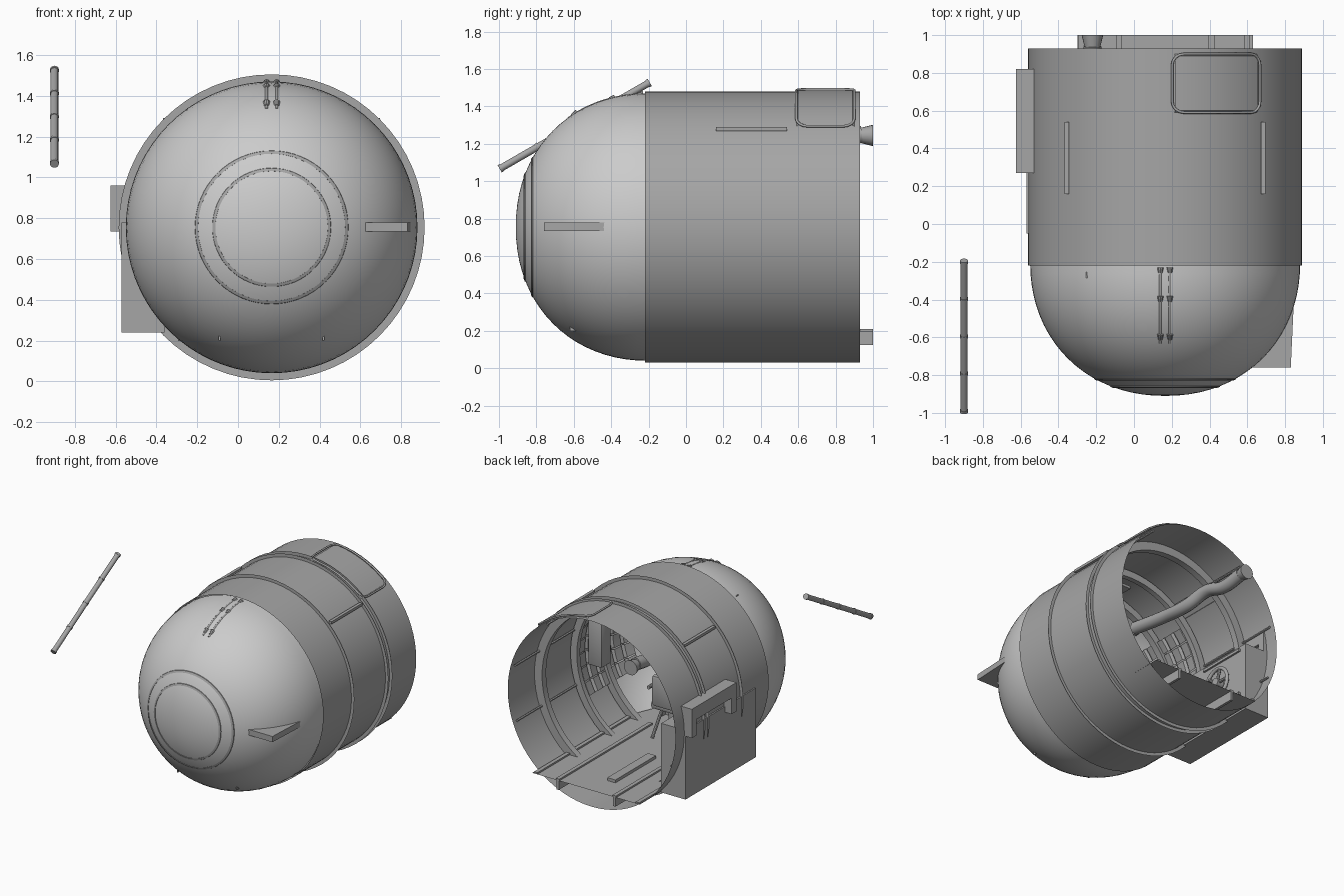
import bpy, bmesh
from math import sin, cos, pi, radians
from mathutils import Vector, Matrix

if "Cube" in bpy.data.objects:
    bpy.data.objects.remove(bpy.data.objects["Cube"])

CX, CZ, R = 0.165, 0.755, 0.725   # hull axis and radius


def finish(name, bm):
    bmesh.ops.recalc_face_normals(bm, faces=bm.faces)
    me = bpy.data.meshes.new(name)
    bm.to_mesh(me)
    bm.free()
    ob = bpy.data.objects.new(name, me)
    bpy.context.collection.objects.link(ob)
    return ob


def box(name, x0, x1, y0, y1, z0, z1, bevel=0):
    bm = bmesh.new()
    m = Matrix.Translation(((x0 + x1) / 2, (y0 + y1) / 2, (z0 + z1) / 2)) @ \
        Matrix.Diagonal((x1 - x0, y1 - y0, z1 - z0, 1))
    bmesh.ops.create_cube(bm, size=1, matrix=m)
    if bevel:
        bmesh.ops.bevel(bm, geom=bm.edges[:], offset=bevel, segments=2, affect='EDGES', profile=0.5)
    return finish(name, bm)


def rod(name, a, b, r, r2=None, n=16):
    a, b = Vector(a), Vector(b)
    d = b - a
    bm = bmesh.new()
    m = Matrix.Translation((a + b) / 2) @ d.to_track_quat('Z', 'Y').to_matrix().to_4x4()
    bmesh.ops.create_cone(bm, cap_ends=True, segments=n, radius1=r, radius2=r if r2 is None else r2,
                          depth=d.length, matrix=m)
    return finish(name, bm)


def on_hull(r, ang, y):
    """Point at radius r, angle clockwise from the top, along the hull axis."""
    return Vector((CX + r * sin(ang), y, CZ + r * cos(ang)))


def sheet(name, pts, a0=0, a1=2 * pi, n=64):
    """Sweep an (r, y) profile round the hull axis."""
    bm = bmesh.new()
    rows = [[bm.verts.new(on_hull(r, a0 + (a1 - a0) * i / n, y)) for r, y in pts] for i in range(n + 1)]
    for p, q in zip(rows, rows[1:]):
        for k in range(len(pts) - 1):
            bm.faces.new((p[k], p[k + 1], q[k + 1], q[k]))
    bmesh.ops.remove_doubles(bm, verts=bm.verts, dist=1e-5)
    return finish(name, bm)


def tube(name, pts, r, cyclic=False, smooth=False):
    cu = bpy.data.curves.new(name, 'CURVE')
    cu.dimensions = '3D'
    cu.bevel_depth, cu.bevel_resolution, cu.use_fill_caps = r, 3, True
    sp = cu.splines.new('BEZIER' if smooth else 'POLY')
    if smooth:
        sp.bezier_points.add(len(pts) - 1)
        for b, p in zip(sp.bezier_points, pts):
            b.co, b.handle_left_type, b.handle_right_type = p, 'AUTO', 'AUTO'
    else:
        sp.points.add(len(pts) - 1)
        for b, p in zip(sp.points, pts):
            b.co = (*p, 1)
    sp.use_cyclic_u = cyclic
    ob = bpy.data.objects.new(name, cu)
    bpy.context.collection.objects.link(ob)
    return ob


def dome_r(y):
    """Dome radius at y: a slightly squared quarter ellipse."""
    return 0.715 * (1 - max(0, (-0.2 - y) / 0.71) ** 2.12) ** (1 / 2.12)


def dome_y(r):
    return -0.2 - 0.71 * (1 - (r / 0.715) ** 2.12) ** (1 / 2.12)


# Hull skin and nose dome
sheet("hull_skin", [(R, -0.22), (R, 0.93)], n=72)
E = 2 / 2.12
prof = [(0.715 * cos(t) ** E, -0.2 - 0.71 * sin(t) ** E) for t in [i * pi / 40 for i in range(20)]]
sheet("nose_dome", prof + [(0, -0.91)], n=72)

# Front window rings, nearly flush with the dome
for r in (0.375, 0.29):
    y = dome_y(r)
    sheet("nose_window_ring", [(r - 0.016, y + 0.02), (r - 0.014, dome_y(r - 0.014) - 0.004),
                               (r, y - 0.004), (r + 0.006, y + 0.02)])

# Ribs: thin webs with inner flanges
for y0, y1 in ((-0.2, -0.15), (0.13, 0.17), (0.55, 0.60)):
    outer = 0.715 if y0 < 0 else 0.75
    sheet("hull_rib", [(outer, y0), (0.66, y0), (0.66, y1), (0.715 if y1 < 0.5 else outer, y1)])

# Stringers along the inside
for d in (-110, -75, -35, 35, 75, 110):
    a = radians(d)
    rod("stringer", on_hull(0.708, a, -0.2), on_hull(0.708, a, 0.9), 0.009, n=6)

# Quilted side padding, running forward into the dome
for side in (1, -1):
    for i in range(8):
        for j in range(6):
            a = side * radians(48 + i * 9)
            y = -0.48 + j * 0.1
            r0, r1 = dome_r(y) - 0.012, dome_r(y + 0.094) - 0.012
            sheet("padding_square", [(r0, y), (r0 - 0.018, y + 0.012), (r1 - 0.022, y + 0.082), (r1, y + 0.094)],
                  a, a + side * radians(8.2), 2)

# Top hatch panel with rounded frame
sheet("top_hatch", [(R, 0.59), (0.733, 0.6), (0.733, 0.89), (R, 0.9)], radians(4), radians(42), 16)
loop = []
for ca, cy, t0 in ((0.665, 0.84, 0), (0.135, 0.84, 90), (0.135, 0.65, 180), (0.665, 0.65, 270)):
    for k in range(5):
        t = radians(t0 + k * 22.5)
        loop.append((ca + 0.085 * cos(t), cy + 0.06 * sin(t)))
full = []
for p, q in zip(loop, loop[1:] + loop[:1]):
    full += [on_hull(0.737, p[0] + (q[0] - p[0]) * s / 4, p[1] + (q[1] - p[1]) * s / 4) for s in range(4)]
tube("hatch_frame", full, 0.007, cyclic=True)

# Outer rails
for s in (1, -1):
    box("outer_rail", CX + s * 0.52 - 0.012, CX + s * 0.52 + 0.012, 0.16, 0.54, 1.27, 1.29)

# Floor, tapered forward, with rails running past the open end
bm = bmesh.new()
outline = [(-0.465, 1.0), (0.465, 1.0), (0.455, -0.2), (0.38, -0.38), (0.2, -0.54), (-0.2, -0.54), (-0.38, -0.38), (-0.455, -0.2)]
f = bm.faces.new([bm.verts.new((CX + x, y, 0.197)) for x, y in outline])
bmesh.ops.solidify(bm, geom=[f], thickness=0.006)
finish("floor", bm)
for x in (-0.28, -0.08, 0.41, 0.6):
    box("floor_rail", x - 0.015, x + 0.015, -0.15, 1.0, 0.197, 0.21)
for x in (-0.08, 0.41):
    box("floor_beam", x - 0.01, x + 0.01, -0.15, 1.0, 0.125, 0.197)
box("floor_step", 0.05, 0.12, 0.3, 0.8, 0.197, 0.22)

# Side cabinet through the lower left wall
box("side_cabinet", -0.57, -0.36, -0.05, 0.82, 0.24, 0.78)
box("cabinet_shelf", -0.36, -0.24, 0.0, 0.3, 0.6, 0.615)
for z in (0.38, 0.74):
    box("cabinet_trim", -0.36, -0.345, 0.36, 0.76, z, z + 0.02)

# Hand wheel on the cabinet
wc = Vector((-0.325, 0.54, 0.56))
tube("wheel_rim", [wc + Vector((0, 0.115 * cos(k * pi / 12), 0.115 * sin(k * pi / 12))) for k in range(24)], 0.014, True)
rod("wheel_hub", wc - Vector((0.035, 0, 0)), wc + Vector((0.02, 0, 0)), 0.035)
for k in range(5):
    t = k * 2 * pi / 5
    rod("wheel_spoke", wc, wc + Vector((0, 0.115 * cos(t), 0.115 * sin(t))), 0.012, n=8)

# Outside bracket above the cabinet
box("bracket_top", -0.625, -0.53, 0.27, 0.82, 0.86, 0.96)
for y in (0.27, 0.76):
    box("bracket_leg", -0.625, -0.53, y, y + 0.06, 0.735, 0.86)

# Wedge shelf through the right side of the dome
bm = bmesh.new()
f = bm.faces.new([bm.verts.new(p) for p in ((0.5, -0.76, 0.735), (0.83, -0.76, 0.735), (0.85, -0.33, 0.735), (0.5, -0.33, 0.735))])
ext = bmesh.ops.extrude_face_region(bm, geom=[f])
bmesh.ops.translate(bm, vec=(0, 0, 0.045), verts=[v for v in ext['geom'] if isinstance(v, bmesh.types.BMVert)])
finish("wedge_shelf", bm)

# Detached barrel with collars
g0, g1 = Vector((-0.9, -0.99, 1.07)), Vector((-0.9, -0.2, 1.525))
rod("barrel", g0, g1, 0.019)
for k in range(5):
    p = g0.lerp(g1, k / 4)
    d = (g1 - g0).normalized() * 0.007
    rod("barrel_collar", p - d, p + d, 0.022)

# Twin cable runs with beads, half sunk in the dome crown
for x in (0.14, 0.19):
    pts = [Vector((x, y, CZ + dome_r(y) - 0.006)) for y in [-0.23 - k * 0.05 for k in range(9)]]
    tube("crown_cable", pts, 0.008)
    for k in (0, 3, 7):
        d = (pts[k + 1] - pts[k]) * 0.6
        rod("cable_bead", pts[k], pts[k] + d, 0.018, 0.012, 10)
box("crown_stud", -0.255, -0.225, -0.285, -0.255, 1.29, 1.335)

# Ceiling hose with flared end
tube("air_hose", [(-0.22, 0.94, 1.25), (-0.22, 0.75, 1.23), (-0.22, 0.55, 1.28), (-0.2, 0.35, 1.24),
                  (-0.2, 0.1, 1.26), (-0.18, -0.2, 1.29)], 0.048, smooth=True)
rod("hose_end", (-0.22, 0.93, 1.245), (-0.22, 1.0, 1.245), 0.04, 0.057, 20)

# Wall locker and ceiling panel
box("wall_locker", 0.66, 0.78, -0.02, 0.1, 0.66, 1.02, 0.01)
box("ceiling_panel", 0.2, 0.5, -0.1, 0.2, 1.3, 1.32)

# Seat and gunner controls
box("seat_cushion", 0.04, 0.29, -0.22, 0.03, 0.42, 0.48, 0.02)
box("seat_back", 0.07, 0.26, 0.01, 0.06, 0.46, 0.7, 0.02)
rod("seat_post", (CX, -0.09, 0.2), (CX, -0.09, 0.43), 0.04)
for s in (1, -1):
    rod("seat_arm", (CX + s * 0.14, -0.22, 0.58), (CX + s * 0.14, 0.03, 0.58), 0.014, n=10)
    rod("seat_brace", (CX + s * 0.1, 0.04, 0.2), (CX + s * 0.08, -0.08, 0.43), 0.012, n=8)
    rod("control_grip", (CX + s * 0.1, -0.42, 0.62), (CX + s * 0.1, -0.36, 0.72), 0.02, n=10)
    box("console_side", CX + s * 0.255 - 0.005, CX + s * 0.255 + 0.005, -0.62, -0.3, 0.2, 0.46)
box("front_console", -0.09, 0.42, -0.5, -0.34, 0.2, 0.45)
rod("sight_column", (CX, -0.44, 0.44), (CX, -0.44, 0.78), 0.03)
rod("sight_tube", (CX, -0.58, 0.8), (CX, -0.32, 0.8), 0.055, 0.07, 20)
box("sight_body", 0.08, 0.25, -0.45, -0.3, 0.58, 0.74, 0.02)

# Dark metal everywhere, a lighter grey nose, smooth shading
def grey(name, v):
    m = bpy.data.materials.new(name)
    m.diffuse_color = (v, v, v, 1)
    m.use_nodes = True
    m.node_tree.nodes["Principled BSDF"].inputs["Base Color"].default_value = m.diffuse_color
    return m


metal, glass = grey("dark_metal", 0.38), grey("nose_grey", 0.53)
bpy.ops.object.select_all(action='DESELECT')
for ob in bpy.context.scene.objects:
    ob.data.materials.append(glass if ob.name == "nose_dome" else metal)
    if ob.type == 'MESH':
        ob.select_set(True)
        bpy.context.view_layer.objects.active = ob
bpy.ops.object.shade_smooth_by_angle(angle=radians(35))
